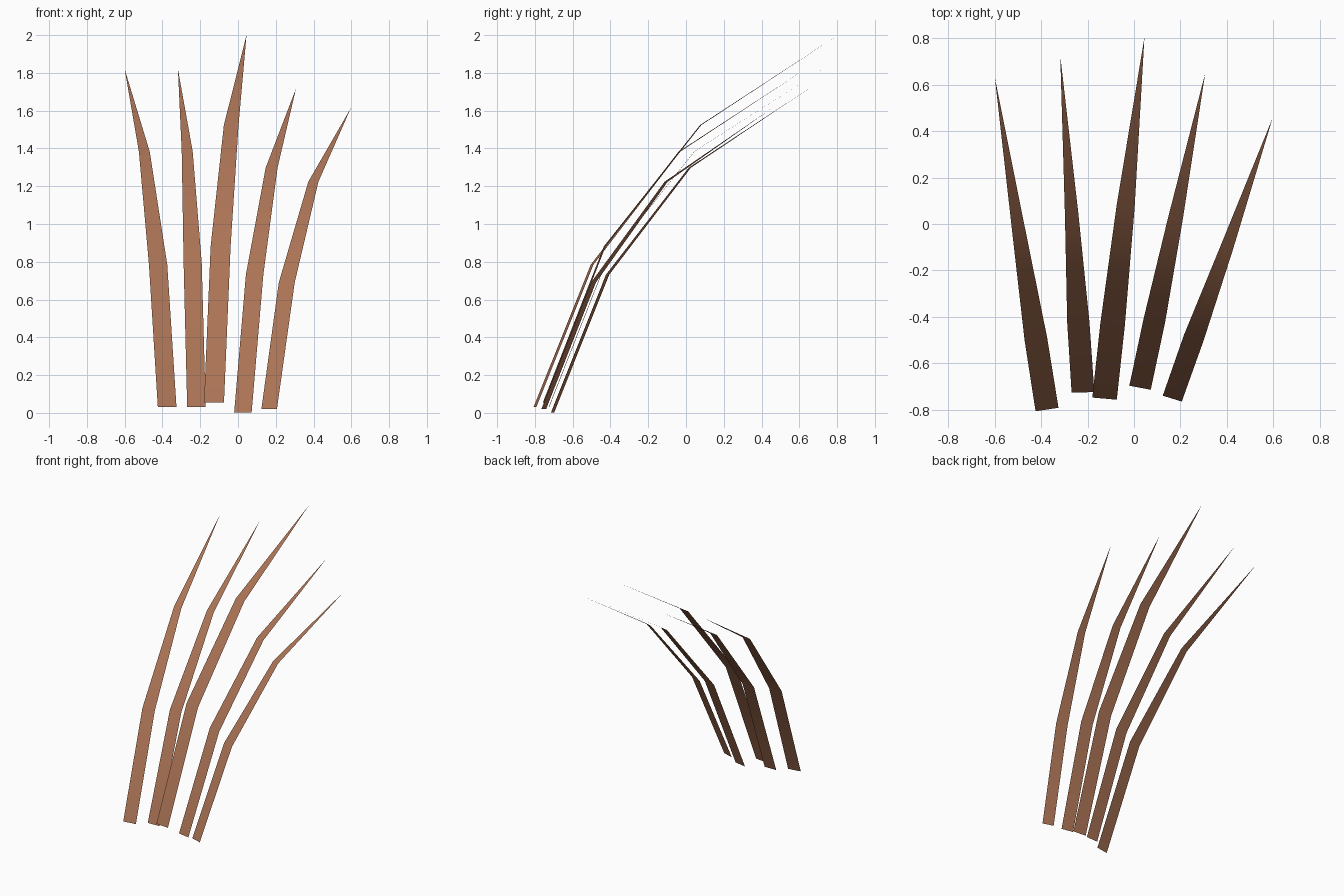
import bpy
import bmesh
from math import radians, cos, sin

if "Cube" in bpy.data.objects:
    bpy.data.objects.remove(bpy.data.objects["Cube"])

mat = bpy.data.materials.new("brown_blade")
mat.diffuse_color = (0.4, 0.17, 0.09, 1)
mat.use_nodes = True
mat.node_tree.nodes["Principled BSDF"].inputs["Base Color"].default_value = mat.diffuse_color


def blade(name, yaw, half_widths, spine):
    """Flat tapering strip: a spine widened sideways, closing in a point."""
    side_x, side_y = cos(radians(yaw)), sin(radians(yaw))
    bm = bmesh.new()
    rows = []
    for (x, y, z), w in zip(spine, half_widths):
        rows.append([bm.verts.new((x + s * w * side_x, y + s * w * side_y, z))
                     for s in (-1, 1)])
    tip = bm.verts.new(spine[-1])
    for low, high in zip(rows, rows[1:]):
        bm.faces.new((low[0], low[1], high[1], high[0]))
    bm.faces.new((rows[-1][0], rows[-1][1], tip))
    mesh = bpy.data.meshes.new(name)
    bm.to_mesh(mesh)
    bm.free()
    mesh.materials.append(mat)
    mesh.shade_smooth()
    obj = bpy.data.objects.new(name, mesh)
    bpy.context.collection.objects.link(obj)


# Five blades, left to right: yaw, half widths, spine from base to tip
blade("blade_far_left", 8.5, (0.05, 0.049, 0.029),
      [(-0.375, -0.80, 0.03), (-0.423, -0.497, 0.785), (-0.496, -0.035, 1.383), (-0.60, 0.632, 1.82)])
blade("blade_left", 1.5, (0.049, 0.048, 0.029),
      [(-0.22, -0.726, 0.03), (-0.24, -0.425, 0.795), (-0.269, 0.045, 1.385), (-0.318, 0.727, 1.82)])
blade("blade_middle", -5, (0.053, 0.053, 0.039),
      [(-0.127, -0.753, 0.055), (-0.092, -0.43, 0.882), (-0.036, 0.077, 1.523), (0.045, 0.805, 2.0)])
blade("blade_right", -10.5, (0.047, 0.047, 0.032),
      [(0.026, -0.706, 0.003), (0.088, -0.415, 0.732), (0.178, 0.02, 1.298), (0.307, 0.65, 1.717)])
blade("blade_far_right", -17, (0.043, 0.044, 0.028),
      [(0.165, -0.753, 0.02), (0.258, -0.49, 0.69), (0.399, -0.105, 1.224), (0.598, 0.458, 1.615)])
